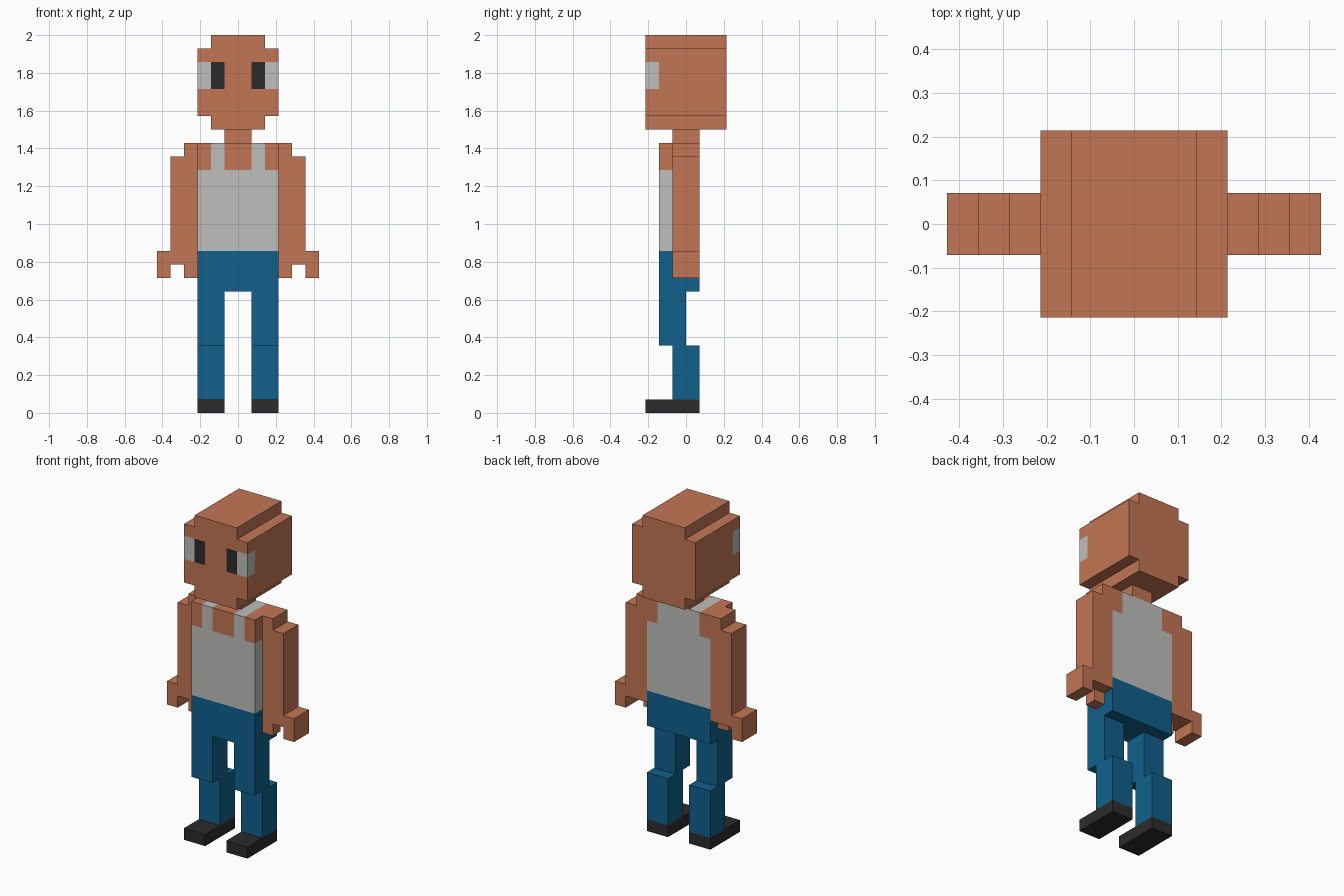
import bpy
import bmesh
from mathutils import Vector

cube = bpy.data.objects.get("Cube")
if cube:
    bpy.data.objects.remove(cube, do_unlink=True)

U = 1 / 14  # one block of the figure


def material(name, rgb):
    mat = bpy.data.materials.new(name)
    mat.use_nodes = True
    mat.diffuse_color = (*rgb, 1)
    bsdf = next(n for n in mat.node_tree.nodes if n.type == "BSDF_PRINCIPLED")
    bsdf.inputs["Base Color"].default_value = (*rgb, 1)
    bsdf.inputs["Roughness"].default_value = 0.9
    return mat


SKIN = material("skin", (0.54, 0.182, 0.087))
LIGHT = material("light grey", (0.52, 0.52, 0.51))
DENIM = material("trouser blue", (0.005, 0.117, 0.26))
DARK = material("near black", (0.025, 0.025, 0.025))


def prism(name, outline, y0, y1, mats, cuts=(), rule=None):
    """Extrude a front outline (x, z) from y0 to y1, cut it, colour it by rule."""
    bm = bmesh.new()
    face = bm.faces.new([bm.verts.new((x, y0, z)) for x, z in outline])
    ext = bmesh.ops.extrude_face_region(bm, geom=[face], use_keep_orig=True)
    moved = [g for g in ext["geom"] if isinstance(g, bmesh.types.BMVert)]
    bmesh.ops.translate(bm, verts=moved, vec=(0, y1 - y0, 0))
    for axis, value in cuts:
        normal = Vector((axis == "x", axis == "y", axis == "z"))
        geom = bm.verts[:] + bm.edges[:] + bm.faces[:]
        bmesh.ops.bisect_plane(bm, geom=geom, plane_co=normal * value, plane_no=normal)
    bmesh.ops.recalc_face_normals(bm, faces=bm.faces)
    if rule:
        for f in bm.faces:
            f.material_index = rule(f.calc_center_median(), f.normal)
    bmesh.ops.scale(bm, verts=bm.verts, vec=(U, U, U))
    mesh = bpy.data.meshes.new(name)
    bm.to_mesh(mesh)
    bm.free()
    for m in mats:
        mesh.materials.append(m)
    obj = bpy.data.objects.new(name, mesh)
    bpy.context.collection.objects.link(obj)
    return obj


def box(name, x0, x1, y0, y1, z0, z1, mats, **kw):
    return prism(name, [(x0, z0), (x1, z0), (x1, z1), (x0, z1)], y0, y1, mats, **kw)


# Head: stepped outline, with eyes wrapping round the front corners
def head_colour(c, n):
    if not 24 < c.z < 26 or n.y > 0.5:
        return 0
    if abs(n.x) > 0.5 and c.y < -2:
        return 1
    if n.y < -0.5 and abs(c.x) > 1:
        return 1 if abs(c.x) > 2 else 2
    return 0


half = [(2, 21), (2, 22), (3, 22), (3, 27), (2, 27), (2, 28)]
head_outline = half + [(-x, z) for x, z in reversed(half)]
head_cuts = [("z", 24), ("z", 26), ("y", -2)] + [("x", x) for x in (-2, -1, 1, 2)]
prism("head", head_outline, -3, 3, [SKIN, LIGHT, DARK], head_cuts, head_colour)
box("neck", -1, 1, -1, 1, 20, 21, [SKIN])


# Torso: vest with straps in front and a solid back panel
def vest_colour(c, n):
    if c.z < 18:
        return 1
    if abs(n.x) > 0.5 or abs(c.x) > 2:
        return 0
    return 1 if n.y > 0.5 or abs(c.x) > 1 else 0


vest_cuts = [("z", 18)] + [("x", x) for x in (-2, -1, 1, 2)]
box("torso", -3, 3, -2, 1, 12, 20, [SKIN, LIGHT], cuts=vest_cuts, rule=vest_colour)
box("hips", -3, 3, -2, 1, 9, 12, [DENIM])

# Arms and legs, mirrored
arm_outline = [(3, 20), (4, 20), (4, 19), (5, 19), (5, 12), (6, 12),
               (6, 10), (5, 10), (5, 11), (3, 11)]
for side, s in (("left", 1), ("right", -1)):
    prism(side + "_arm", [(s * x, z) for x, z in arm_outline], -1, 1, [SKIN])
    box(side + "_thumb", s * 3, s * 4, -1, 0, 10, 11, [SKIN])
    box(side + "_thigh", s, s * 3, -2, 0, 5, 9, [DENIM])
    box(side + "_shin", s, s * 3, -1, 1, 1, 5, [DENIM])
    box(side + "_shoe", s, s * 3, -3, 1, 0, 1, [DARK])
